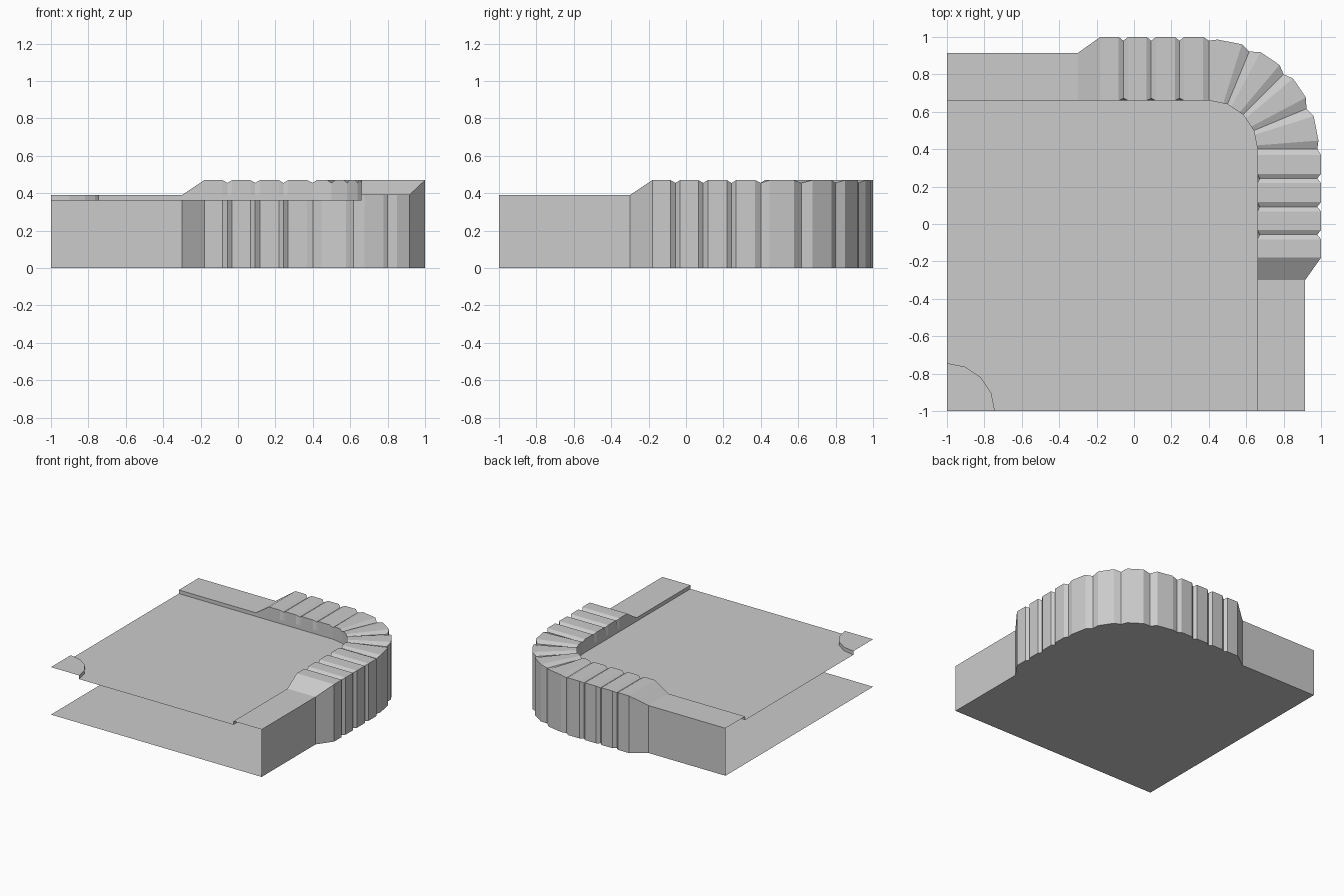
import bpy, bmesh
from math import sin, cos, radians

if "Cube" in bpy.data.objects:
    bpy.data.objects.remove(bpy.data.objects["Cube"])

ROAD_Z, CURB_Z, WALL_Z, DIP_Z = 0.36, 0.39, 0.47, 0.455
INNER, C = 0.66, 0.4          # inner curb line and centre of the corner arc


def make_object(name, polys):
    bm = bmesh.new()
    for poly in polys:
        bm.faces.new([bm.verts.new(p) for p in poly])
    bmesh.ops.remove_doubles(bm, verts=bm.verts[:], dist=1e-5)
    bmesh.ops.dissolve_degenerate(bm, dist=1e-5, edges=bm.edges[:])
    mesh = bpy.data.meshes.new(name)
    bm.to_mesh(mesh)
    bm.free()
    obj = bpy.data.objects.new(name, mesh)
    bpy.context.collection.objects.link(obj)
    return obj


def section(inner, inner_top, outer, z):
    # lip, inner face, top and outer wall of the barrier at one station
    return [(*inner, ROAD_Z), (*inner, CURB_Z), (*inner_top, z), (*outer, z), (*outer, 0)]


def straight(y, outer, z, notch=0.0):
    return section((INNER, y), (INNER + notch, y), (outer, y), z)


def curved(deg, r_out, z):
    a = radians(deg)
    r_in = 0.26 * cos(radians(11.25)) / cos(radians(deg % 22.5 - 11.25))
    inner = (C + r_in * cos(a), C + r_in * sin(a))
    return section(inner, inner, (C + r_out * cos(a), C + r_out * sin(a)), z)


# Straight half: low curb, ramp, then ridged blocks
half = [straight(-1, 0.915, CURB_Z), straight(-0.3, 0.915, CURB_Z),
        straight(-0.18, 1.0, WALL_Z)]
for g in (-0.057, 0.092, 0.243):
    half += [straight(g - 0.025, 1.0, WALL_Z), straight(g, 0.98, DIP_Z, 0.012),
             straight(g + 0.025, 1.0, WALL_Z)]
half.append(straight(0.37, 1.0, WALL_Z))

# Curved half: wedge blocks every 22.5 degrees
half += [curved(0, 0.58, DIP_Z), curved(4.5, 0.588, WALL_Z), curved(17.5, 0.588, WALL_Z),
         curved(22.5, 0.565, DIP_Z), curved(28, 0.588, WALL_Z), curved(40, 0.588, WALL_Z)]
middle = [curved(45, 0.566, DIP_Z)]
mirrored = [[(y, x, z) for x, y, z in s] for s in reversed(half)]
stations = half + middle + mirrored

# Barrier: skin between neighbouring sections
quads = []
for a, b in zip(stations, stations[1:]):
    for k in range(4):
        q = []
        for p in (a[k], a[k + 1], b[k + 1], b[k]):
            if p not in q:
                q.append(p)
        if len(q) > 2:
            quads.append(q)
make_object("corner_barrier", quads)

# Inner corner island: raised quarter disc with a small step
arc = [(-1 + 0.256 * cos(radians(22.5 * i)), -1 + 0.256 * sin(radians(22.5 * i)))
       for i in range(5)]
island = [[(-1, -1, CURB_Z)] + [(x, y, CURB_Z) for x, y in arc]]
for (x0, y0), (x1, y1) in zip(arc, arc[1:]):
    island.append([(x0, y0, ROAD_Z), (x1, y1, ROAD_Z), (x1, y1, CURB_Z), (x0, y0, CURB_Z)])
make_object("inner_island", island)

# Road surface between island and barrier
road = [s[0] for s in stations] + [(x, y, ROAD_Z) for x, y in reversed(arc)]
make_object("road_surface", [road])

# Underside following the outer wall
bottom = [s[4] for s in stations] + [(-1, -1, 0)]
make_object("base_plate", [bottom[::-1]])
